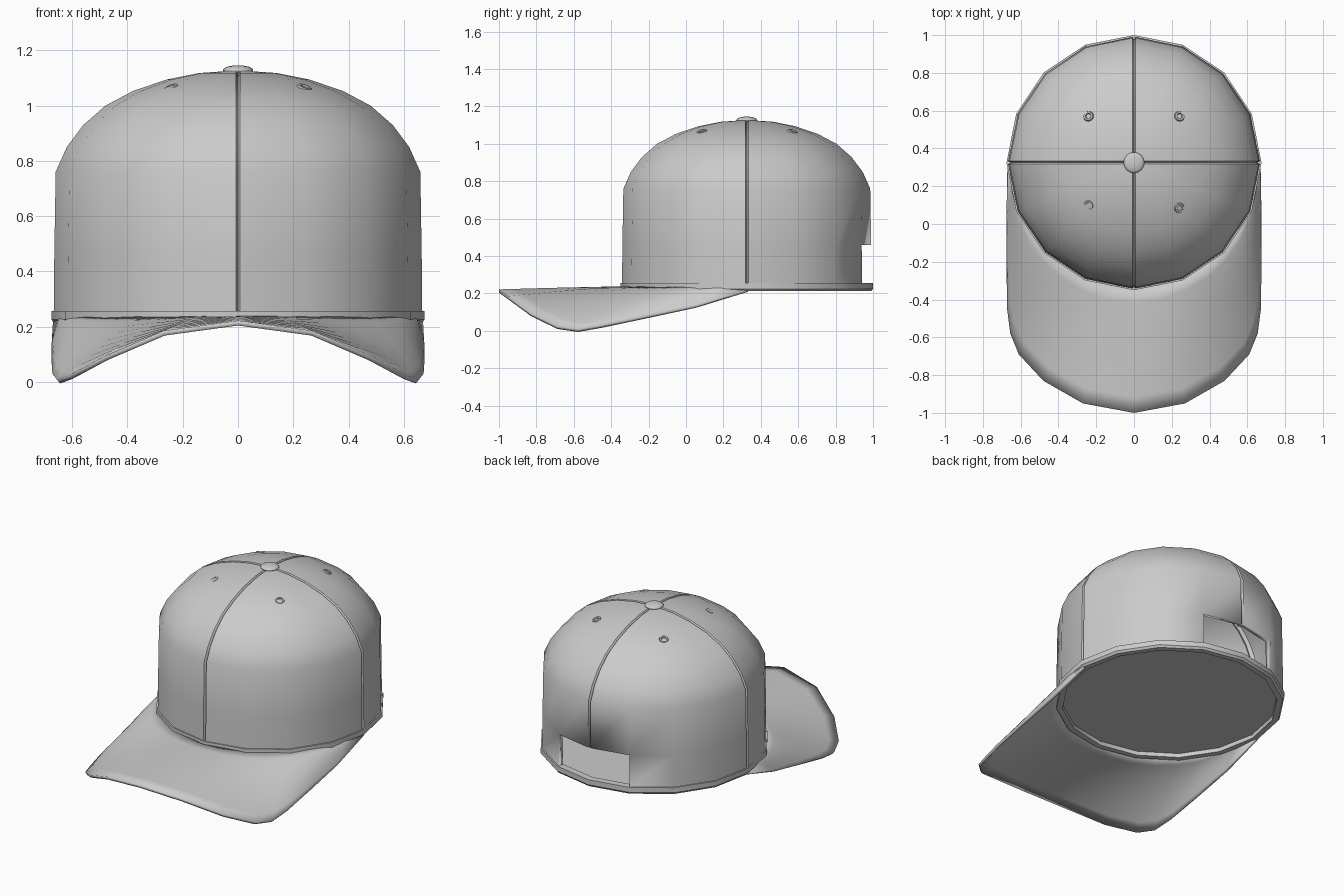
import bpy, bmesh, math
from mathutils import Vector

cube = bpy.data.objects.get("Cube")
if cube:
    bpy.data.objects.remove(cube, do_unlink=True)

CY = 0.325            # crown centre
SIDES = 16

grey = bpy.data.materials.new("light_grey_fabric")
grey.use_nodes = True
COLOUR = (0.6, 0.6, 0.6, 1)
grey.diffuse_color = COLOUR
grey.node_tree.nodes["Principled BSDF"].inputs["Base Color"].default_value = COLOUR


def finish(obj, angle=35):
    obj.data.materials.clear()
    obj.data.materials.append(grey)
    bpy.ops.object.select_all(action='DESELECT')
    obj.select_set(True)
    bpy.context.view_layer.objects.active = obj
    bpy.ops.object.shade_smooth_by_angle(angle=math.radians(angle))
    return obj


def make_object(name, bm, angle=35):
    bmesh.ops.recalc_face_normals(bm, faces=bm.faces[:])
    mesh = bpy.data.meshes.new(name)
    bm.to_mesh(mesh)
    bm.free()
    obj = bpy.data.objects.new(name, mesh)
    bpy.context.collection.objects.link(obj)
    return finish(obj, angle)


def polar(r, a, z):
    return Vector((r * math.cos(a), CY + r * math.sin(a), z))


def bridge(bm, rows, closed=True, skip=lambda row, col: False):
    n = len(rows[0])
    for i in range(len(rows) - 1):
        for j in range(n if closed else n - 1):
            if not skip(i, j):
                k = (j + 1) % n
                bm.faces.new((rows[i][j], rows[i][k], rows[i + 1][k], rows[i + 1][j]))


def solidify(obj, thickness):
    mod = obj.modifiers.new("thickness", 'SOLIDIFY')
    mod.thickness = thickness
    mod.offset = -1


# Crown: four panels with a narrow groove between them and a rear opening
PROFILE = [(0.667, 0.235), (0.667, 0.255), (0.665, 0.46), (0.66, 0.76), (0.62, 0.85),
           (0.56, 0.93), (0.48, 1.0), (0.38, 1.053), (0.26, 1.094), (0.14, 1.118), (0.04, 1.125)]
OPENING_ROW = 1
bm = bmesh.new()
rows = []
step = 2 * math.pi / SIDES
for r, z in PROFILE:
    row = []
    gap = 0.008 / r
    depth = 0.014
    for q in range(4):
        a = q * math.pi / 2
        slope = min(1, max(0, (r - 0.3) / 0.36))
        row.append(bm.verts.new(polar(r - depth * slope, a, z - depth * (1 - slope))))
        row.append(bm.verts.new(polar(r, a + gap, z)))
        for s in (1, 2, 3):
            row.append(bm.verts.new(polar(r, a + s * step, z)))
        row.append(bm.verts.new(polar(r, a + 4 * step - gap, z)))
    rows.append(row)
rear = len(rows[0]) // 4
bridge(bm, rows, skip=lambda i, j: i == OPENING_ROW and rear - 2 <= j <= rear + 1)
bm.faces.new(rows[-1])
crown = make_object("crown", bm, 30)
solidify(crown, 0.03)

# Band around the base
bm = bmesh.new()
rows = [[bm.verts.new(polar(r, j * step, z)) for j in range(SIDES)]
        for r, z in ((0.63, 0.212), (0.665, 0.212), (0.675, 0.225), (0.675, 0.257), (0.63, 0.257))]
bridge(bm, rows + rows[:1])
make_object("base_band", bm, 30)

# Recessed floor closing the inside
bm = bmesh.new()
bm.faces.new([bm.verts.new(polar(0.64, j * step, 0.238)) for j in range(SIDES)])
make_object("inner_floor", bm)

# Curved brim lofted from the crown base to its outer edge
EDGE = [(0.67, 0.33, 0.215), (0.675, 0.05, 0.13), (0.675, -0.22, 0.075), (0.672, -0.45, 0.03),
        (0.655, -0.58, 0.008), (0.61, -0.69, 0.025), (0.48, -0.83, 0.095),
        (0.27, -0.95, 0.185), (0, -1, 0.222)]
edge = [Vector(p) for p in EDGE]
edge += [Vector((-p.x, p.y, p.z)) for p in reversed(edge[:-1])]
bm = bmesh.new()
rows = []
STEPS = 8
for s in range(STEPS + 1):
    t = s / STEPS
    row = []
    for j, outer in enumerate(edge):
        inner = polar(0.655, -math.pi * j / (len(edge) - 1), 0.238)
        p = inner.lerp(outer, t)
        p.z = inner.z + (outer.z - inner.z) * t ** 1.25
        row.append(bm.verts.new(p))
    rows.append(row)
bridge(bm, rows, closed=False)
brim = make_object("brim", bm, 50)
if brim.data.polygons[len(brim.data.polygons) // 2].normal.z < 0:
    brim.data.flip_normals()
solidify(brim, 0.018)

# Top button
bpy.ops.mesh.primitive_uv_sphere_add(segments=16, ring_count=8, radius=1, location=(0, CY, 1.128))
button = bpy.context.object
button.name = "top_button"
button.scale = (0.055, 0.055, 0.018)
finish(button, 60)

# Ventilation eyelets, one on each panel
for x, y, label in ((0.24, 0.57, "rear_left"), (-0.24, 0.57, "rear_right"),
                    (0.24, 0.085, "front_left"), (-0.24, 0.1, "front_right")):
    normal = Vector((x, y - CY, 0)).normalized() * 0.4 + Vector((0, 0, 0.92))
    bpy.ops.mesh.primitive_torus_add(major_segments=16, minor_segments=6, major_radius=0.02,
                                     minor_radius=0.008, location=(x, y, 1.064))
    eyelet = bpy.context.object
    eyelet.name = label + "_eyelet"
    eyelet.rotation_euler = normal.to_track_quat('Z', 'Y').to_euler()
    finish(eyelet, 60)
